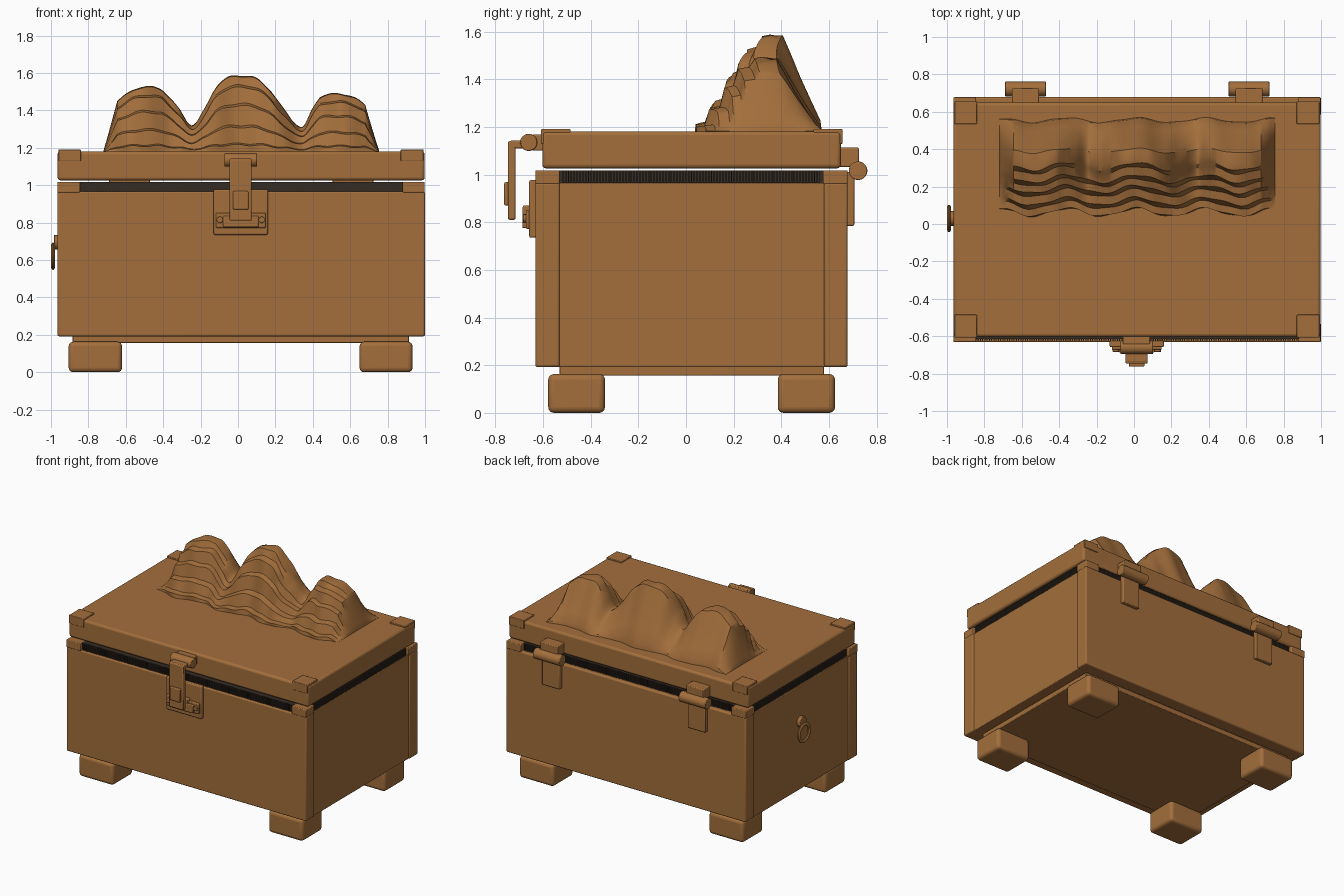
import bpy, bmesh, math
from mathutils import Matrix, Vector

if "Cube" in bpy.data.objects:
    bpy.data.objects.remove(bpy.data.objects["Cube"])


def colour(name, rgb):
    mat = bpy.data.materials.new(name)
    mat.diffuse_color = (*rgb, 1)
    mat.use_nodes = True
    mat.node_tree.nodes["Principled BSDF"].inputs["Base Color"].default_value = mat.diffuse_color
    return mat


brown = colour("warm brown", (0.366, 0.158, 0.045))
dark = colour("dark charcoal", (0.036, 0.025, 0.017))


def finish(name, bm, bevel=0.0, segments=2, smooth=True, mat=brown):
    """Turn a bmesh into a named object with optional rounded edges."""
    mesh = bpy.data.meshes.new(name)
    bmesh.ops.recalc_face_normals(bm, faces=bm.faces[:])
    bm.to_mesh(mesh)
    bm.free()
    mesh.materials.append(mat)
    ob = bpy.data.objects.new(name, mesh)
    bpy.context.collection.objects.link(ob)
    if bevel:
        mod = ob.modifiers.new("rounded edges", "BEVEL")
        mod.width, mod.segments, mod.limit_method = bevel, segments, "ANGLE"
    if smooth:
        bpy.ops.object.select_all(action="DESELECT")
        bpy.context.view_layer.objects.active = ob
        ob.select_set(True)
        bpy.ops.object.shade_smooth_by_angle(angle=math.radians(35))
    return ob


def add_box(bm, x, y, z):
    size = Vector((x[1] - x[0], y[1] - y[0], z[1] - z[0]))
    mid = Vector((sum(x) / 2, sum(y) / 2, sum(z) / 2))
    bmesh.ops.create_cube(bm, size=1, matrix=Matrix.Translation(mid) @ Matrix.Diagonal((*size, 1)))


def box(name, x, y, z, bevel=0.006, segments=2):
    bm = bmesh.new()
    add_box(bm, x, y, z)
    return finish(name, bm, bevel, segments)


def cylinder(name, centre, radius, length, axis, bevel=0.004):
    bm = bmesh.new()
    turn = Matrix.Rotation(math.pi / 2, 4, "Y" if axis == "x" else "X")
    bmesh.ops.create_cone(bm, cap_ends=True, segments=32, radius1=radius, radius2=radius,
                          depth=length, matrix=Matrix.Translation(centre) @ turn)
    return finish(name, bm, bevel)


# Chest body: front and back boards, inset core, base
box("front_board", (-0.965, 1.0), (-0.632, -0.53), (0.192, 0.967), 0.010, 3)
box("back_board", (-0.965, 1.0), (0.58, 0.678), (0.192, 0.967), 0.010, 3)
box("body_core", (-0.957, 0.99), (-0.54, 0.59), (0.192, 0.965), 0.004)
box("base", (-0.885, 0.915), (-0.53, 0.58), (0.157, 0.21), 0.004)

# Feet, and corner blocks on the top edge of the body
for i, x in enumerate(((-0.905, -0.62), (0.65, 0.933))):
    for j, y in enumerate(((-0.578, -0.34), (0.385, 0.625))):
        box(f"foot_{i}{j}", x, y, (0.0, 0.163), 0.024, 4)
for i, x in enumerate(((-0.965, -0.845), (0.88, 0.998))):
    for j, y in enumerate(((-0.632, -0.53), (0.575, 0.678))):
        box(f"body_corner_{i}{j}", x, y, (0.96, 1.018), 0.005)

# Dark ribbed seal filling the rim between the corner blocks
bm = bmesh.new()
add_box(bm, (-0.848, 0.882), (-0.614, 0.642), (0.958, 1.018))
add_box(bm, (-0.945, 0.978), (-0.52, 0.56), (0.958, 1.0175))
step = 0.012
for k in range(144):
    x = -0.848 + k * step
    for y in ((-0.622, -0.61), (0.64, 0.65)):
        add_box(bm, (x, x + 0.006), y, (0.96, 1.018))
for k in range(90):
    y = -0.52 + k * step
    for x in ((-0.953, -0.94), (0.975, 0.987)):
        add_box(bm, x, (y, y + 0.006), (0.96, 1.0175))
finish("opening_seal", bm, smooth=False, mat=dark)

# Lid with corner caps
box("lid", (-0.965, 0.998), (-0.603, 0.65), (1.026, 1.181), 0.016, 3)
for i, x in enumerate(((-0.96, -0.84), (0.87, 0.992))):
    for j, y in enumerate(((-0.608, -0.485), (0.535, 0.656))):
        box(f"lid_corner_{i}{j}", x, y, (1.128, 1.191), 0.004)

# Front clasp
box("clasp_plate", (-0.13, 0.16), (-0.658, -0.625), (0.735, 0.977), 0.007)
box("clasp_bar", (-0.118, 0.148), (-0.672, -0.65), (0.772, 0.852), 0.006)
box("clasp_keeper", (-0.08, 0.11), (-0.687, -0.655), (0.775, 0.835))
for x in (-0.097, 0.127):
    cylinder(f"clasp_rivet_{x > 0}", (x, -0.67, 0.815), 0.017, 0.03, "y")
box("clasp_catch", (-0.045, 0.07), (-0.685, -0.655), (0.81, 0.87))
box("clasp_arm", (-0.045, 0.073), (-0.747, -0.715), (0.81, 1.14), 0.007)
box("clasp_arm_top", (-0.045, 0.073), (-0.74, -0.66), (1.11, 1.142), 0.006)
box("clasp_button", (-0.027, 0.056), (-0.763, -0.74), (0.87, 0.968))
cylinder("clasp_barrel", (0.014, -0.66, 1.135), 0.036, 0.175, "x")
box("clasp_lid_mount", (-0.06, 0.085), (-0.645, -0.595), (1.1, 1.168))

# Rear hinges
for name, cx in (("left", -0.58), ("right", 0.615)):
    leaf = (cx - 0.072, cx + 0.072)
    cylinder(f"hinge_barrel_{name}", (cx, 0.722, 1.016), 0.039, 0.22, "x")
    box(f"hinge_upper_leaf_{name}", leaf, (0.64, 0.726), (1.032, 1.113))
    box(f"hinge_lower_leaf_{name}", leaf, (0.67, 0.706), (0.785, 1.01))

# Ring handle on the left side
bm = bmesh.new()
rings = []
for i in range(40):
    a = math.tau * i / 40
    rings.append([bm.verts.new((-0.989 + 0.010 * math.cos(b),
                                0.03 + (0.061 + 0.012 * math.sin(b)) * math.cos(a),
                                0.62 + (0.061 + 0.012 * math.sin(b)) * math.sin(a)))
                  for b in (math.tau * j / 10 for j in range(10))])
for i in range(40):
    p, q = rings[i], rings[(i + 1) % 40]
    for j in range(10):
        bm.faces.new((p[j], p[(j + 1) % 10], q[(j + 1) % 10], q[j]))
finish("handle_ring", bm)
cylinder("handle_mount", (-0.967, 0.03, 0.695), 0.04, 0.034, "x")

# Terraced mountains: a stepped profile swept along x, scaled by the skyline
skyline = [(-0.72, 1.185), (-0.645, 1.455), (-0.54, 1.522), (-0.417, 1.52), (-0.364, 1.47),
           (-0.31, 1.405), (-0.246, 1.325), (-0.18, 1.41), (-0.12, 1.525), (-0.053, 1.578),
           (0.027, 1.588), (0.10, 1.572), (0.17, 1.513), (0.246, 1.41), (0.342, 1.315),
           (0.40, 1.417), (0.44, 1.476), (0.535, 1.492), (0.615, 1.476), (0.68, 1.433),
           (0.755, 1.185)]
profile = [(0.062, 0.0), (0.064, 0.09), (0.102, 0.11), (0.122, 0.32), (0.166, 0.35),
           (0.186, 0.60), (0.222, 0.63), (0.242, 0.84), (0.288, 0.87), (0.308, 0.985),
           (0.340, 1.0), (0.392, 0.985), (0.425, 0.80), (0.465, 0.56), (0.51, 0.32),
           (0.55, 0.11), (0.556, 0.0)]


def skyline_height(x):
    """Straight flanks at both ends, a smooth curve through the points between."""
    n = len(skyline) - 1
    i = next((k for k in range(n) if x <= skyline[k + 1][0] + 1e-6), n - 1)
    (x0, z0), (x1, z1) = skyline[i], skyline[i + 1]
    t = (x - x0) / (x1 - x0)
    if i in (0, n - 1):
        return z0 + (z1 - z0) * t - 1.185

    def slope(k):
        if k in (1, n - 1):
            a, b = (1, 2) if k == 1 else (n - 2, n - 1)
        else:
            a, b = k - 1, k + 1
        return (skyline[b][1] - skyline[a][1]) / (skyline[b][0] - skyline[a][0])

    m0, m1 = slope(i) * (x1 - x0), slope(i + 1) * (x1 - x0)
    return (z0 * (2 * t**3 - 3 * t**2 + 1) + m0 * (t**3 - 2 * t**2 + t)
            + z1 * (3 * t**2 - 2 * t**3) + m1 * (t**3 - t**2)) - 1.185


xs = sorted({round(-0.72 + 1.475 * i / 110, 4) for i in range(111)} | {p[0] for p in skyline})
bm = bmesh.new()
grid = []
for x in xs:
    h = skyline_height(x)
    row = []
    for k, (y, f) in enumerate(profile):
        layer = (k + 1) // 2 if k < 11 else 6
        wave = 0.021 * math.sin(math.tau * (x + 0.82) / 0.37) + 0.005 * math.sin(37 * x + layer)
        fade = 1.0 if y < 0.35 else 0.6
        ripple = 0.004 * math.sin(45 * x + 2 * layer) * min(1, h * 5) if f > 0 else 0
        row.append(bm.verts.new((x, y + wave * fade, 1.178 + max(0.004, h * f * 1.015 + ripple) * (f > 0))))
    grid.append(row)
for p, q in zip(grid, grid[1:]):
    for k in range(len(profile) - 1):
        bm.faces.new((p[k], q[k], q[k + 1], p[k + 1]))
    bm.faces.new((p[0], p[-1], q[-1], q[0]))
bm.faces.new(grid[0])
bm.faces.new(grid[-1][::-1])
finish("terraced_mountains", bm)
